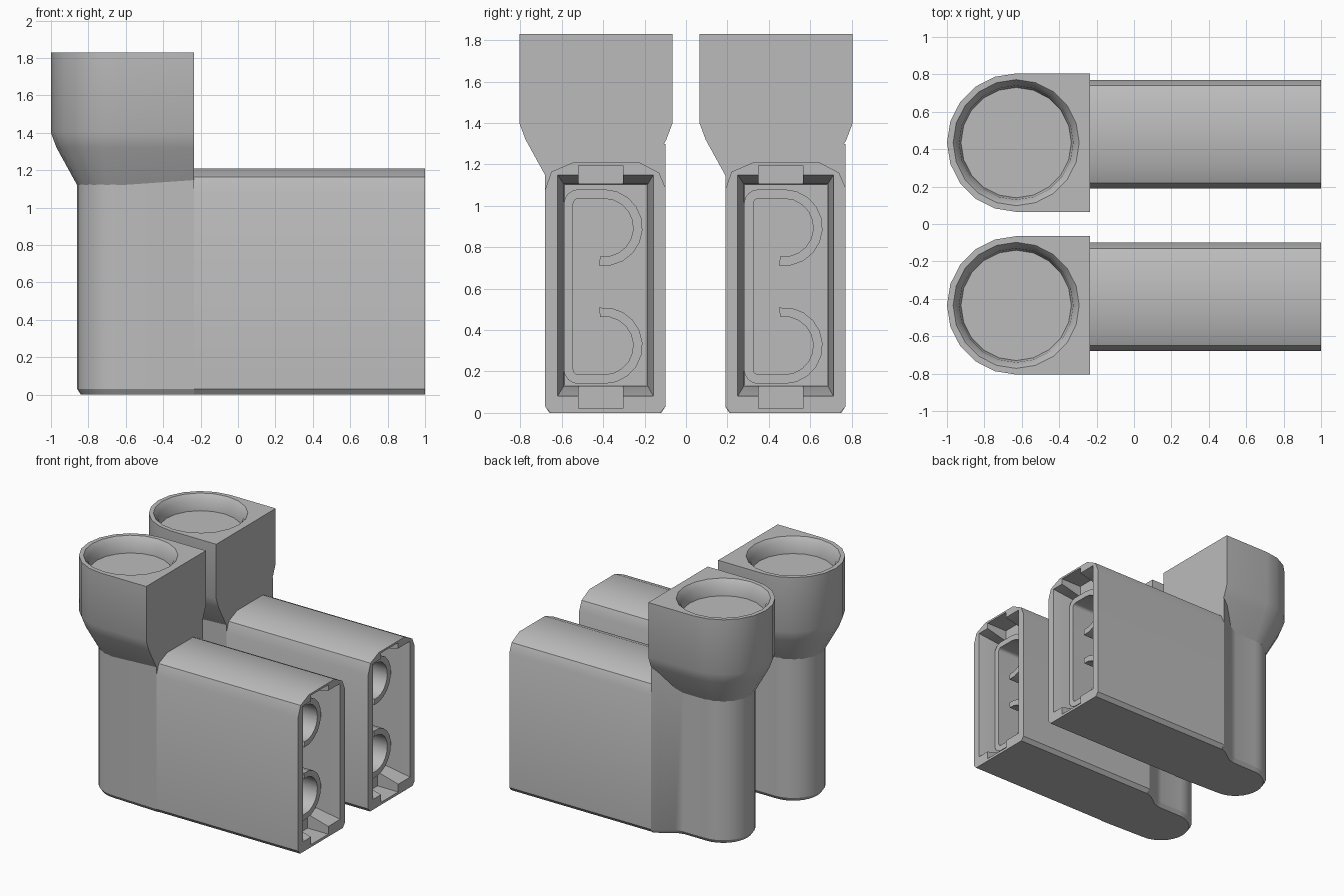
import bpy, bmesh
from math import sin, cos, pi, radians
from mathutils import Vector

cube = bpy.data.objects.get("Cube")
if cube:
    bpy.data.objects.remove(cube, do_unlink=True)

grey = bpy.data.materials.new("plain_grey")
grey.use_nodes = True
colour = (0.5, 0.5, 0.5, 1)
grey.diffuse_color = colour
grey.node_tree.nodes["Principled BSDF"].inputs["Base Color"].default_value = colour

AXIS_X = -0.63    # vertical axis of the socket and column
FACE_X = -0.235   # flat face of the socket, where the housing begins


def loft(name, rings, y):
    """Solid skinned through matching rings of points, capped at both ends."""
    bm = bmesh.new()
    loops = [[bm.verts.new(Vector(p) + Vector((0, y, 0))) for p in r] for r in rings]
    n = len(loops[0])
    for a, b in zip(loops, loops[1:]):
        for i in range(n):
            j = (i + 1) % n
            bm.faces.new((a[i], a[j], b[j], b[i]))
    bm.faces.new(loops[0][::-1])
    bm.faces.new(loops[-1])
    bmesh.ops.recalc_face_normals(bm, faces=bm.faces)
    mesh = bpy.data.meshes.new(name)
    bm.to_mesh(mesh)
    bm.free()
    mesh.materials.append(grey)
    obj = bpy.data.objects.new(name, mesh)
    bpy.context.collection.objects.link(obj)
    return obj


def cut(obj, cutter):
    bpy.context.view_layer.objects.active = obj
    mod = obj.modifiers.new("cut", "BOOLEAN")
    mod.operation, mod.solver, mod.object = "DIFFERENCE", "EXACT", cutter
    bpy.ops.object.modifier_apply(modifier=mod.name)
    bpy.data.objects.remove(cutter, do_unlink=True)


def smooth(obj, angle=32):
    bpy.ops.object.select_all(action="DESELECT")
    obj.select_set(True)
    bpy.context.view_layer.objects.active = obj
    bpy.ops.object.shade_smooth_by_angle(angle=radians(angle))


def arc(cx, cy, r, start, end, steps):
    angles = [radians(start + (end - start) * i / steps) for i in range(steps + 1)]
    return [(cx + r * cos(a), cy + r * sin(a)) for a in angles]


def box_ring(x, y0, y1, z0, z1):
    return [(x, y0, z0), (x, y1, z0), (x, y1, z1), (x, y0, z1)]


def socket_ring(z, w):
    """Half round at the rear, square at the flat face."""
    pts = arc(AXIS_X, 0, w, 90, 270, 10) + [(FACE_X, -w), (FACE_X, w)]
    return [(x, y, z) for x, y in pts]


def column_ring(z, inset):
    """Round column with a flare out to the width of the housing."""
    pts = arc(AXIS_X, 0, 0.23 - inset, 90, 270, 16)
    pts += [(FACE_X, -0.245 + inset), (FACE_X, 0.335 - inset),
            (-0.29, 0.31 - inset), (-0.38, 0.245 - inset), (-0.44, 0.23 - inset)]
    return [(x, y, z) for x, y in pts]


def rib_outline(offset):
    """Upper hook and corner, mirrored below to make the whole rib path."""
    mid = 0.61
    top = arc(0.04, 0.895, 0.185 - offset, -98, 90, 10)
    top += arc(-0.085, 1.01, 0.07 - offset, 90, 180, 4)
    return top + [(y, 2 * mid - z) for y, z in reversed(top)]


def build(side, y):
    # Housing with rounded upper edges
    profile = [(-0.245, 0.03), (-0.22, 0), (0.31, 0), (0.335, 0.03),
               (0.335, 1.09), (0.305, 1.16), (0.21, 1.21),
               (-0.11, 1.21), (-0.215, 1.165), (-0.245, 1.08)]
    housing = loft(side + "_housing", [[(x, v, z) for v, z in profile]
                                       for x in (FACE_X, 1)], y)
    cut(housing, loft("cavity_cutter", [
        box_ring(1.01, -0.187, 0.279, 0.078, 1.152),
        box_ring(0.82, -0.155, 0.25, 0.13, 1.105),
        box_ring(0.2, -0.15, 0.245, 0.135, 1.1)], y))
    # Latch notches in the top and bottom walls
    for z0, z1 in ((0.02, 0.14), (1.09, 1.195)):
        cut(housing, loft("notch_cutter", [box_ring(0.82, -0.085, 0.13, z0, z1),
                                           box_ring(1.02, -0.085, 0.13, z0, z1)], y))
    smooth(housing)

    # Hooked rib inside the housing
    rib = rib_outline(0) + rib_outline(0.045)[::-1]
    smooth(loft(side + "_inner_rib", [[(x, v, z) for v, z in rib]
                                      for x in (0.19, 0.87)], y))

    # Column under the socket
    smooth(loft(side + "_column", [column_ring(0, 0.02), column_ring(0.03, 0),
                                   column_ring(1.3, 0)], y))

    # Socket head with tapered underside and countersunk recess
    head = loft(side + "_socket", [socket_ring(z, w) for z, w in
                                   ((1.12, 0.23), (1.32, 0.34), (1.4, 0.37), (1.83, 0.37))], y)
    cut(head, loft("recess_cutter", [
        [(px, py, z) for px, py in arc(AXIS_X, 0, r, 0, 342, 19)]
        for z, r in ((1.71, 0.295), (1.79, 0.305), (1.83, 0.337), (1.86, 0.36))], y))
    smooth(head)


for side, y in (("front", -0.435), ("back", 0.435)):
    build(side, y)
